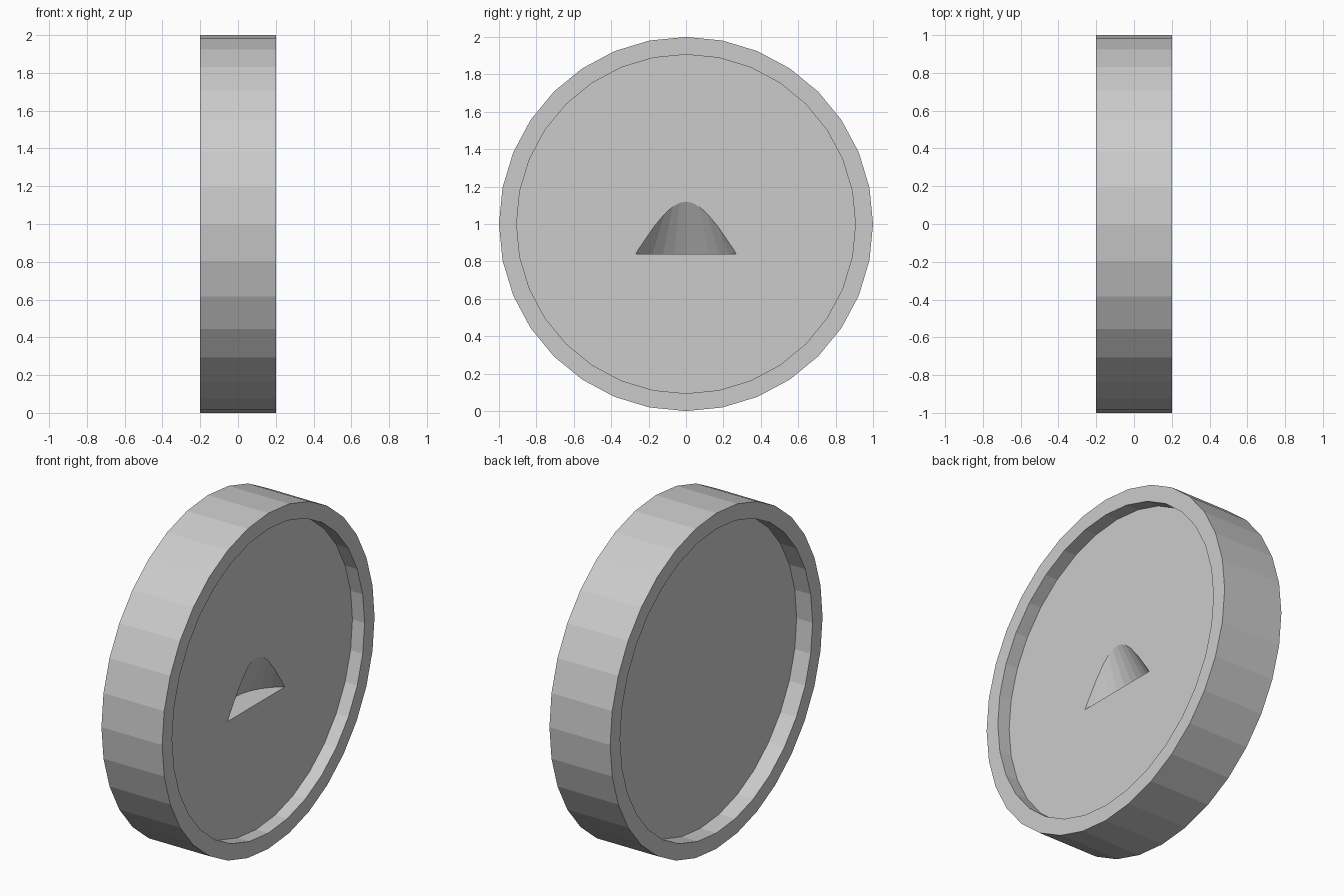
import bpy, bmesh
from math import pi
from mathutils import Matrix, Vector

if "Cube" in bpy.data.objects:
    bpy.data.objects.remove(bpy.data.objects["Cube"])

SIDES = 32


def make_object(name, bm):
    mesh = bpy.data.meshes.new(name)
    bm.to_mesh(mesh)
    bm.free()
    obj = bpy.data.objects.new(name, mesh)
    bpy.context.collection.objects.link(obj)
    return obj


# Wheel disc lying along x, with a raised rim around a recessed plate on both sides
bm = bmesh.new()
bmesh.ops.create_cone(bm, cap_ends=True, segments=SIDES, radius1=1, radius2=1, depth=0.4,
                      matrix=Matrix.Translation((0, 0, 1)) @ Matrix.Rotation(pi / 2, 4, 'Y'))
bm.normal_update()
caps = [f for f in bm.faces if len(f.verts) == SIDES]
for cap in caps:
    recess = 0.08 if cap.normal.x > 0 else 0.105
    inward = -cap.normal.copy() * recess
    # Rim top, then the recess wall
    bmesh.ops.inset_individual(bm, faces=[cap], thickness=0.094)
    wall = bmesh.ops.extrude_discrete_faces(bm, faces=[cap])
    bmesh.ops.translate(bm, verts=wall['faces'][0].verts, vec=Vector(inward))
bmesh.ops.recalc_face_normals(bm, faces=bm.faces)
disc = make_object("wheel_disc", bm)

# Upright cone that cuts the finger notch into the +x plate
base_z, apex_z, radius = 0.84, 1.444, 0.32
bm = bmesh.new()
bmesh.ops.create_cone(bm, cap_ends=True, segments=SIDES, radius1=radius, radius2=0,
                      depth=apex_z - base_z,
                      matrix=Matrix.Translation((0.292, 0, (base_z + apex_z) / 2)))
cutter = make_object("notch_cutter", bm)
cutter.hide_render = True
cutter.hide_viewport = True
cutter.display_type = 'WIRE'

notch = disc.modifiers.new("notch", 'BOOLEAN')
notch.operation = 'DIFFERENCE'
notch.solver = 'EXACT'
notch.object = cutter
